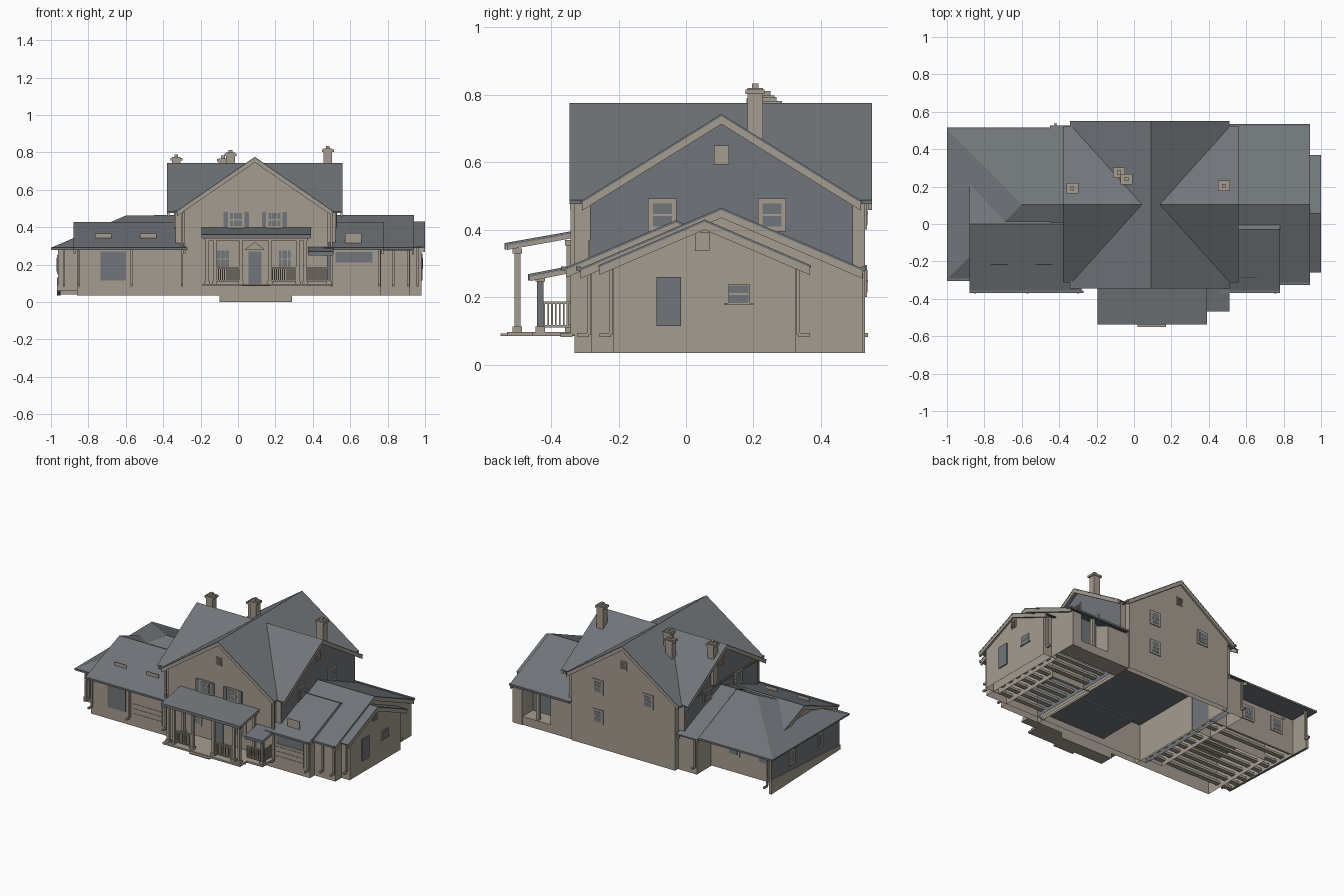
import bpy, bmesh
from mathutils import Vector

cube = bpy.data.objects.get("Cube")
if cube:
    bpy.data.objects.remove(cube, do_unlink=True)


def material(name, r, g, b):
    m = bpy.data.materials.new(name)
    m.use_nodes = True
    m.diffuse_color = (r, g, b, 1)
    m.node_tree.nodes["Principled BSDF"].inputs["Base Color"].default_value = (r, g, b, 1)
    return m


TAN = material("tan wall", .375, .335, .277)
ROOF = material("slate roof", .165, .18, .195)
SIDING = material("blue grey siding", .165, .182, .197)


def finish(name, bm, mats, rule=None, hollow=False):
    bmesh.ops.recalc_face_normals(bm, faces=bm.faces)
    for f in bm.faces:
        f.material_index = int(rule(f)) if rule else 0
    if hollow:
        bmesh.ops.delete(bm, geom=[f for f in bm.faces if f.normal.z < -.7], context="FACES")
    me = bpy.data.meshes.new(name)
    bm.to_mesh(me)
    bm.free()
    for m in mats:
        me.materials.append(m)
    bpy.context.collection.objects.link(bpy.data.objects.new(name, me))


def prism(name, axis, pts, a0, a1, mats, rule=None, hollow=False):
    """Extrude a profile (across, z) along the x or y axis."""
    bm = bmesh.new()
    f = bm.faces.new([bm.verts.new((a0, p, z) if axis == "x" else (p, a0, z)) for p, z in pts])
    ext = bmesh.ops.extrude_face_region(bm, geom=[f])["geom"]
    d = Vector((a1 - a0, 0, 0)) if axis == "x" else Vector((0, a1 - a0, 0))
    bmesh.ops.translate(bm, vec=d, verts=[v for v in ext if isinstance(v, bmesh.types.BMVert)])
    finish(name, bm, mats, rule, hollow)


def box(name, x0, x1, y0, y1, z0, z1, mat=TAN):
    prism(name, "x", [(y0, z0), (y1, z0), (y1, z1), (y0, z1)], x0, x1, [mat])


def chevron(name, axis, c, apex, slope, half, t, a0, a1, mat):
    e = apex - slope * half
    prism(name, axis, [(c - half, e), (c, apex), (c + half, e), (c + half, e - t), (c, apex - t),
                       (c - half, e - t)], a0, a1, [mat])


def plain(f):
    return 0


def sideways(f):
    return abs(f.normal.x) > .7


def gable(name, axis, c, apex, slope, half, roof, wall, sides, rule=plain):
    """Gabled block: roof slab, rake boards at both ends and an open-based wall shell."""
    chevron(name + "_roof", axis, c, apex, slope, half, .007, *roof, ROOF)
    for i, (a, s) in enumerate(((roof[0], 1), (roof[1], -1))):
        lo, hi = sorted((a + s * .001, a + s * .013))
        chevron(f"{name}_rake_board_{i}", axis, c, apex - .006, slope, half - .004, .024, lo, hi, TAN)
    top = apex - .006
    s0, s1 = sides
    pts = [(s0, .035), (s1, .035), (s1, top - slope * abs(s1 - c)), (c, top),
           (s0, top - slope * abs(s0 - c))]
    prism(name + "_walls", axis, pts, *wall, [TAN, SIDING, ROOF],
          lambda f: 2 if f.normal.z > .3 else rule(f), True)


def plate(name, face, pos, u0, u1, z0, z1, t, mat):
    """Thin panel lying on a wall facing +x, -x, +y or -y."""
    lo, hi = sorted((pos, pos + (t if face[0] == "+" else -t)))
    if face[1] == "x":
        box(name, lo, hi, u0, u1, z0, z1, mat)
    else:
        box(name, u0, u1, lo, hi, z0, z1, mat)


def window(name, face, pos, u, z0, z1, w, bars=0, border=.014):
    h, b, zm = w / 2, border, (z0 + z1) / 2
    plate(name + "_frame", face, pos, u - h, u + h, z0, z1, .006, TAN)
    plate(name + "_glass", face, pos, u - h + b, u + h - b, z0 + b, z1 - b, .008, SIDING)
    plate(name + "_rail", face, pos, u - h + b, u + h - b, zm - .003, zm + .003, .0095, TAN)
    for i in range(bars):
        x = u - h + w * (i + 1) / (bars + 1)
        plate(f"{name}_bar_{i}", face, pos, x - .002, x + .002, z0 + b, z1 - b, .0095, TAN)


def vent(name, face, pos, u, z):
    plate(name + "_frame", face, pos, u - .022, u + .022, z - .028, z + .028, .005, TAN)
    for i in range(7):
        s = z - .022 + i * .0065
        plate(f"{name}_slat_{i}", face, pos, u - .017, u + .017, s, s + .004, .009, TAN)


# Main house: two crossing gabled blocks, with inner floor and ceiling
gable("front_gable", "y", .09, .776, .69, .42, (-.345, .552), (-.33, .53), (-.29, .48))
gable("cross_gable", "x", .105, .743, .62, .418, (-.38, .56), (-.335, .52), (-.285, .495), sideways)
box("main_ceiling", -.285, .475, -.325, .525, .28, .29, ROOF)
box("front_room_floor", 0, .475, -.325, 0, .08, .09, ROOF)

# Right wing with a recessed rear porch, garage and lower end room
gable("right_wing", "x", .105, .465, .43, .422, (.48, .942), (.5, .92), (-.28, .41),
      lambda f: f.normal.y > .7)
box("rear_porch_base", .48, .92, .4, .52, .035, .09)
prism("rear_porch_end_wall", "x", [(.4, .035), (.525, .035), (.525, .27), (.4, .32)], .85, .92, [TAN])
prism("rear_porch_inner_wall", "x", [(.4, .035), (.52, .035), (.52, .27), (.4, .32)], .48, .64, [TAN])
box("rear_porch_post", .735, .755, .49, .51, .09, .285)
gable("end_room", "x", .055, .43, .43, .315, (.88, 1), (.88, .98), (-.215, .325))
gable("right_garage", "x", -.03, .428, .43, .33, (.48, .78), (.47, .765), (-.33, .15))

# Left wing: hipped roof, recessed rear wall, garage roof and short rear bay
bm = bmesh.new()
upper, lower = ([bm.verts.new(p + (z,)) for p in ((-1, -.295), (-1, .508), (-.3, .508), (-.3, -.295))]
                for z in (.29, .28))
r0, r1 = bm.verts.new((-.6, .105, .462)), bm.verts.new((-.3, .105, .462))
a, b, c, d = upper
for f in ((a, b, r0), (b, c, r1, r0), (c, d, r1), (d, a, r0, r1), lower):
    bm.faces.new(f)
for i in range(4):
    j = (i + 1) % 4
    bm.faces.new((upper[i], upper[j], lower[j], lower[i]))
finish("left_wing_hip_roof", bm, [ROOF])
prism("left_wing_walls", "x", [(-.25, .06), (.35, .04), (.35, .285), (-.25, .285)], -.955, -.29,
      [TAN, SIDING], sideways, True)
prism("left_end_wall", "x", [(-.255, .06), (.475, .035), (.475, .285), (-.255, .285)], -.962, -.95,
      [SIDING, TAN], lambda f: f.normal.x > .7 or abs(f.normal.y) > .7)
prism("left_end_base", "x", [(-.256, .06), (.476, .035), (.476, .13), (-.256, .09)], -.967, -.96, [TAN])
gable("left_garage", "x", 0, .427, .39, .36, (-.88, -.28), (-.86, -.285), (-.33, .2))
gable("left_rear_bay", "x", .105, .465, .43, .422, (-.45, -.3), (-.43, -.3), (-.25, .5))

# Ceilings and floor joists inside both wings
box("left_ceiling", -.945, -.3, -.24, .34, .24, .25)
box("right_ceiling", .51, .91, -.27, .4, .24, .25)
for i in range(9):
    y = -.25 + i * .07
    box(f"left_joist_{i}", -.95, -.29, y, y + .03, .06, .075)
    box(f"right_joist_{i}", .48, .92, y, y + .03, .06, .075)

# Gutters along the eaves
for i, (x0, x1, y) in enumerate(((-.88, -.27, -.362), (.46, .78, -.362), (.78, .94, -.318),
                                 (-1, -.88, -.298), (.49, .94, .528), (-1, -.45, .51))):
    box(f"gutter_{i}", x0, x1, y - .008, y + .006, .279, .291, ROOF)
for i, x in enumerate((-.335, .505)):
    box(f"main_gutter_{i}", x - .006, x + .006, -.345, .552, .476, .488, ROOF)

# Downspouts with a kicked-out foot
for i, (x, y, s, z1) in enumerate((
        (-.93, -.256, -1, .28), (-.85, -.337, -1, .28), (-.57, -.337, -1, .28), (-.3, -.337, -1, .48),
        (.5, -.337, -1, .48), (.755, -.337, -1, .28), (.83, -.287, -1, .28), (.91, -.287, -1, .28),
        (.96, -.222, -1, .29), (.96, .332, 1, .29), (-.94, .482, 1, .28), (-.42, .505, 1, .28))):
    box(f"downspout_{i}", x - .006, x + .006, y - .006, y + .006, .09, z1)
    lo, hi = sorted((y, y + s * .035))
    box(f"downspout_foot_{i}", x - .006, x + .006, lo, hi, .082, .094)

# Chimneys with caps and pots
for i, (x, y, z) in enumerate(((-.33, .19, .775), (-.08, .275, .768), (-.04, .24, .798), (.48, .205, .82))):
    box(f"chimney_{i}", x - .023, x + .023, y - .023, y + .023, .5, z)
    box(f"chimney_cap_{i}", x - .032, x + .032, y - .028, y + .028, z - .018, z - .004)
    box(f"chimney_pot_{i}", x - .01, x + .01, y - .01, y + .01, z, z + .014)

# Gable windows, shutters and vents
for i, x in enumerate((-.01, .195)):
    window(f"front_window_{i}", "-y", -.33, x, .395, .485, .085, 2, .01)
    for j, u in enumerate((x - .056, x + .056)):
        plate(f"shutter_{i}_{j}", "-y", -.33, u - .012, u + .012, .4, .482, .008, SIDING)
vent("front_vent", "-y", -.33, .09, .638)
vent("rear_vent", "+y", .53, .09, .638)
for i, (x, z) in enumerate(((.28, .4), (-.09, .4), (.28, .2))):
    window(f"rear_window_{i}", "+y", .53, x, z, z + .095, .08)
for face, pos in (("+x", .52), ("-x", -.335)):
    for i, y in enumerate((-.07, .255)):
        window(f"side_window_{face}_{i}", face, pos, y, .395, .492, .084)
    vent("side_vent_" + face, face, pos, .105, .622)

# End room door, window and vent; wing windows
plate("end_door", "+x", .98, -.088, -.015, .115, .26, .007, SIDING)
window("end_window", "+x", .98, .157, .18, .238, .064, 0, .003)
plate("end_window_sill", "+x", .98, .113, .2, .177, .183, .009, TAN)
vent("end_vent", "+x", .98, .048, .365)
for i, y in enumerate((-.05, .25)):
    window(f"left_end_window_{i}", "-x", -.962, y, .15, .25, .06)
for i, x in enumerate((-.82, -.6)):
    window(f"left_rear_window_{i}", "+y", .35, x, .15, .25, .09)

# Garage doors and wide windows on the front
plate("left_wide_window", "-y", -.33, -.735, -.6, .115, .27, .006, SIDING)
plate("right_wide_window", "-y", -.33, .52, .72, .21, .268, .006, SIDING)
for i, (x0, x1, z1) in enumerate(((-.54, -.33, .265), (.52, .72, .205))):
    plate(f"garage_door_{i}", "-y", -.33, x0, x1, .09, z1, .005, TAN)
    for z in (.12, .152, .184):
        plate(f"garage_door_rib_{i}_{z}", "-y", -.33, x0, x1, z, z + .004, .008, TAN)

# Upright vents standing on the garage roofs
for i, (x, y, z0, z1) in enumerate(((-.72, -.215, .335, .365), (-.48, -.215, .335, .365),
                                    (.615, -.285, .315, .37))):
    plate(f"roof_vent_{i}", "-y", y, x - .044, x + .044, z0, z1, .004, TAN)

# Front porch and its lower side porch
box("porch_deck", -.19, .385, -.53, -.32, .085, .097)
box("side_porch_deck", .385, .5, -.455, -.32, .085, .097)
for name, x0, x1, y, z0, z1 in (("porch", -.195, .39, -.535, .354, .392),
                                ("side_porch", .375, .51, -.465, .262, .29)):
    prism(name + "_roof", "x", [(y, z0), (-.32, z1), (-.32, z1 + .007), (y, z0 + .007)], x0, x1, [ROOF])
    prism(name + "_rafters", "x", [(y + .004, z0 - .014), (-.32, z1 - .014), (-.32, z1), (y + .004, z0)],
          x0 + .003, x1 - .003, [TAN])
    box(name + "_fascia", x0, x1, y - .003, y + .003, z0 - .012, z0 + .007, ROOF)
box("porch_beam", -.175, .37, -.515, -.495, .33, .352)
box("porch_step", .02, .17, -.55, -.52, .085, .092)
box("foundation_strip", -.1, .29, -.331, -.33, 0, .05)


def column(name, x, y, z1, mat=TAN):
    box(name, x - .009, x + .009, y - .009, y + .009, .097, z1, mat)
    for part, z in (("base", .097), ("capital", z1 - .016)):
        box(f"{name}_{part}", x - .014, x + .014, y - .014, y + .014, z, z + .016)


def railing(name, x0, x1, y0, y1):
    for z in (.11, .18):
        box(f"{name}_rail_{z}", x0 - .004, x1 + .004, y0 - .004, y1 + .004, z, z + .007)
    n = int((x1 - x0 + y1 - y0) / .01)
    for i in range(n + 1):
        x, y = x0 + (x1 - x0) * i / n, y0 + (y1 - y0) * i / n
        box(f"{name}_baluster_{i}", x - .0025, x + .0025, y - .0025, y + .0025, .11, .18)


for i, x in enumerate((-.165, -.125, .015, .17, .32, .36)):
    column(f"porch_column_{i}", x, -.5, .345)
for i, x in enumerate((-.165, .36)):
    column(f"porch_rear_column_{i}", x, -.345, .37)
column("side_porch_column", .485, -.432, .262, SIDING)
railing("porch_railing_left", -.125, .01, -.5, -.5)
railing("porch_railing_right", .175, .32, -.5, -.5)
railing("side_porch_railing", .37, .485, -.43, -.43)
railing("side_porch_end_railing", .485, .485, -.42, -.34)

# Front door with small pediment, and ground floor windows
plate("front_door", "-y", -.33, .055, .125, .097, .27, .008, SIDING)
prism("door_pediment", "y", [(.035, .28), (.09, .32), (.145, .28)], -.345, -.33, [TAN])
for i, x in enumerate((-.08, .25)):
    window(f"porch_window_{i}", "-y", -.33, x, .17, .29, .09, 2)
